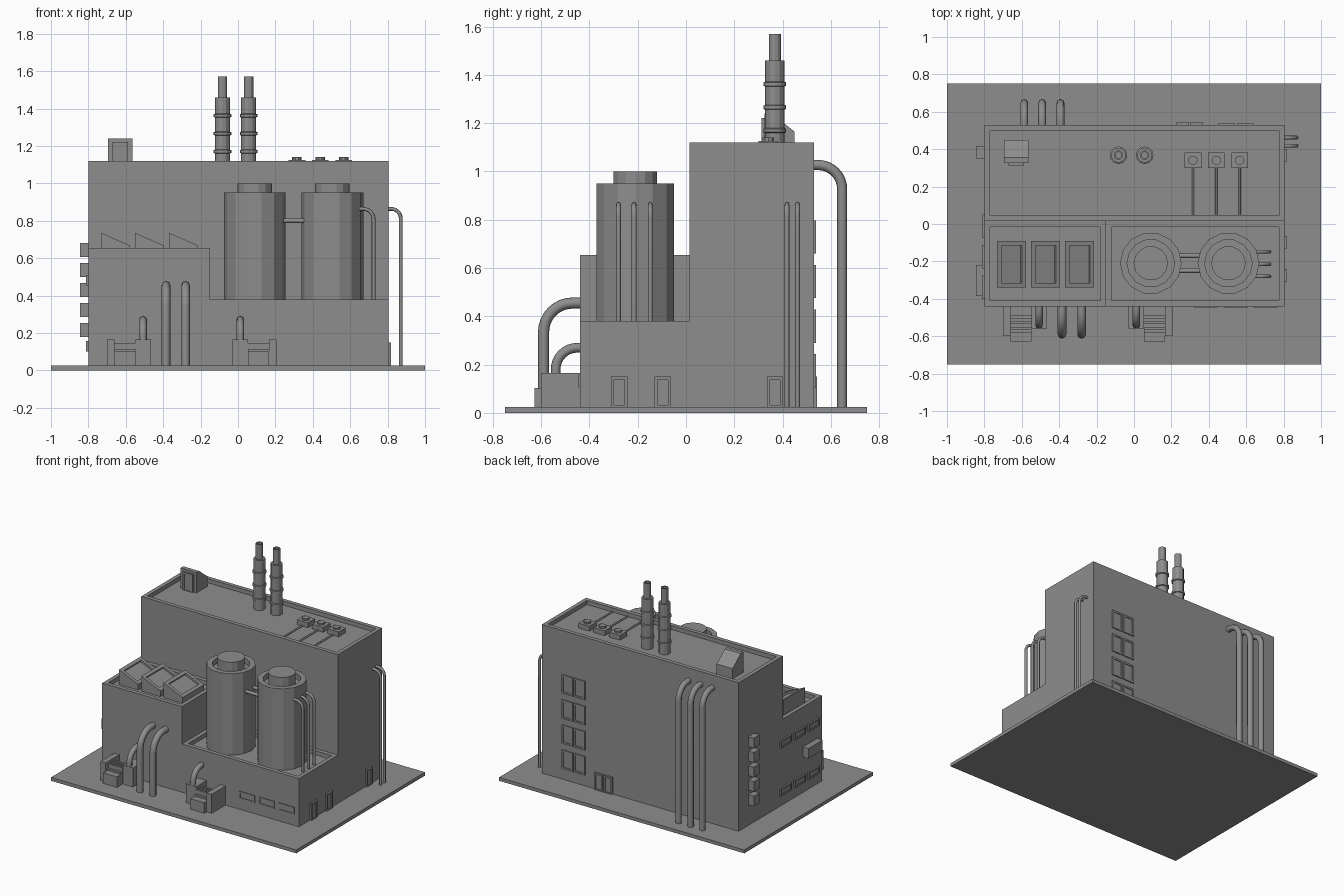
import bpy
import bmesh
import math
from mathutils import Vector

cube = bpy.data.objects.get("Cube")
if cube:
    bpy.data.objects.remove(cube)

grey = bpy.data.materials.new("concrete grey")
GREY = (0.27, 0.27, 0.27, 1)
grey.use_nodes = True
grey.diffuse_color = GREY
grey.node_tree.nodes["Principled BSDF"].inputs["Base Color"].default_value = GREY


def finish(name, bm):
    mesh = bpy.data.meshes.new(name)
    bmesh.ops.recalc_face_normals(bm, faces=bm.faces)
    bm.to_mesh(mesh)
    bm.free()
    mesh.materials.append(grey)
    obj = bpy.data.objects.new(name, mesh)
    bpy.context.collection.objects.link(obj)
    return obj


def recess(bm, side, rim, depth):
    """Sink the face that looks most towards side, leaving a rim."""
    bm.normal_update()
    face = max(bm.faces, key=lambda f: f.normal.dot(Vector(side)))
    normal = face.normal.copy()
    bmesh.ops.inset_region(bm, faces=[face], thickness=rim, use_even_offset=True)
    out = bmesh.ops.extrude_discrete_faces(bm, faces=[face])["faces"]
    bmesh.ops.translate(bm, verts=out[0].verts, vec=normal * -depth)


def box(name, x, y, z, side=None, rim=0.03, depth=0.03, drop=0):
    """Box from ranges; drop lowers its +x top edge, side recesses a face."""
    bm = bmesh.new()
    bmesh.ops.create_cube(bm, size=1)
    for v in bm.verts:
        top, right = v.co.z > 0, v.co.x > 0
        v.co = [r[1] if c > 0 else r[0] for c, r in zip(v.co, (x, y, z))]
        if top and right:
            v.co.z -= drop
    if side:
        bmesh.ops.recalc_face_normals(bm, faces=bm.faces)
        recess(bm, side, rim, depth)
    return finish(name, bm)


def lathe(name, x, y, profile, sides, turn=0):
    """Spin (radius, height) points about a vertical axis."""
    bm = bmesh.new()
    rings = []
    for r, z in profile:
        rings.append([bm.verts.new((x + r * math.cos(a), y + r * math.sin(a), z))
                      for a in (math.tau * (i + turn) / sides for i in range(sides))])
    for low, high in zip(rings, rings[1:]):
        for i in range(sides):
            j = (i + 1) % sides
            bm.faces.new((low[i], low[j], high[j], high[i]))
    bm.faces.new(rings[0])
    bm.faces.new(rings[-1])
    return finish(name, bm)


def tube(name, points, radius):
    curve = bpy.data.curves.new(name, "CURVE")
    curve.dimensions = "3D"
    curve.bevel_depth = radius
    curve.bevel_resolution = 2
    curve.use_fill_caps = True
    spline = curve.splines.new("POLY")
    spline.points.add(len(points) - 1)
    for p, co in zip(spline.points, points):
        p.co = (*co, 1)
    obj = bpy.data.objects.new(name, curve)
    bpy.context.collection.objects.link(obj)
    curve.materials.append(grey)
    bpy.ops.object.select_all(action="DESELECT")
    obj.select_set(True)
    bpy.context.view_layer.objects.active = obj
    bpy.ops.object.convert(target="MESH")


def elbow(name, start, out, reach, bend, end, radius):
    """Pipe that leaves a wall, bends and drops to height end."""
    start, out = Vector(start), Vector(out)
    centre = start + out * (reach - bend) - Vector((0, 0, bend))
    points = [start]
    for i in range(9):
        a = math.pi / 2 * i / 8
        points.append(centre + out * bend * math.sin(a) + Vector((0, 0, bend * math.cos(a))))
    points.append(Vector((points[-1].x, points[-1].y, end)))
    tube(name, points, radius)


# Site and building blocks with parapets
UP, FRONT, BACK, LEFT, RIGHT = (0, 0, 1), (0, -1, 0), (0, 1, 0), (1, 0, 0), (-1, 0, 0)
WALL_L, WALL_R, WALL_F, WALL_B = 0.805, -0.8, -0.44, 0.53
box("ground_slab", (-1, 1), (-0.75, 0.75), (0, 0.025))
box("main_hall", (WALL_R, WALL_L), (0.015, WALL_B), (0.02, 1.12), UP)
box("low_wing", (WALL_R, -0.15), (WALL_F, 0.015), (0.02, 0.655), UP)
box("tank_deck", (-0.15, WALL_L), (WALL_F, 0.015), (0.02, 0.38), UP)

# Storage tanks with a sunken lid and raised cap
for i, x in enumerate((0.09, 0.505)):
    lathe(f"tank_{i}", x, -0.21, [(0.165, 0.345), (0.165, 0.95), (0.127, 0.95),
          (0.127, 0.91), (0.092, 0.91), (0.092, 1.0)], 14)
for i, y in enumerate((-0.17, -0.25)):
    tube(f"tank_link_pipe_{i}", [(0.23, y, 0.8), (0.37, y, 0.8)], 0.013)
for i, y in enumerate((-0.28, -0.215, -0.148)):
    elbow(f"tank_drain_pipe_{i}", (0.64, y, 0.863), LEFT, 0.085, 0.055, 0.34, 0.01)

# Wall pipes
for i, y in enumerate((0.418, 0.462)):
    elbow(f"left_wall_pipe_{i}", (0.79, y, 0.863), LEFT, 0.08, 0.05, 0, 0.01)
for i, x in enumerate((-0.587, -0.491, -0.393)):
    elbow(f"back_wall_pipe_{i}", (x, 0.52, 1.027), BACK, 0.127, 0.1, 0, 0.021)
for i, x in enumerate((-0.385, -0.28)):
    elbow(f"front_wall_pipe_{i}", (x, -0.43, 0.455), FRONT, 0.16, 0.12, 0, 0.023)

# Pump units, mirrored about their midpoint, each fed by a short pipe
MID = -0.2475
for i, s in enumerate((-1, 1)):
    def span(a, b):
        return sorted((MID + s * a, MID + s * b))
    box(f"pump_wide_post_{i}", span(0.217, 0.3), (-0.56, -0.43), (0.02, 0.165))
    box(f"pump_narrow_post_{i}", span(0.412, 0.453), (-0.6, -0.43), (0.02, 0.165))
    box(f"pump_body_{i}", span(0.3, 0.412), (-0.58, -0.43), (0.02, 0.115))
    box(f"pump_front_box_{i}", span(0.3, 0.412), (-0.628, -0.58), (0.02, 0.103))
    for k in range(3):
        y = -0.565 + 0.03 * k
        box(f"pump_slat_{i}_{k}", span(0.3, 0.412), (y, y + 0.015), (0.11, 0.145))
    elbow(f"pump_pipe_{i}", (MID + s * 0.26, -0.43, 0.27), FRONT, 0.11, 0.09, 0.1, 0.02)

# Slanted skylights
for i in range(3):
    x = -0.732 + 0.182 * i
    box(f"skylight_{i}", (x, x + 0.155), (-0.34, -0.09), (0.62, 0.735),
        UP, 0.025, 0.015, drop=0.068)

# Chimneys with bands and an open flue
for i, x in enumerate((-0.083, 0.057)):
    lathe(f"chimney_{i}", x, 0.368, [(0.04, 1.08), (0.04, 1.46), (0.025, 1.46),
          (0.025, 1.57), (0.017, 1.57), (0.017, 1.53)], 12)
    for k in range(3):
        z = 1.17 + 0.096 * k
        lathe(f"chimney_band_{i}_{k}", x, 0.368, [(0.038, z - 0.011), (0.047, z - 0.007),
              (0.047, z + 0.007), (0.038, z + 0.011)], 12)

# Roof fans with ducts running to the parapet
for i in range(3):
    x = 0.315 + 0.125 * i
    box(f"fan_base_{i}", (x - 0.045, x + 0.045), (0.3, 0.382), (1.08, 1.126))
    lathe(f"fan_hub_{i}", x, 0.341, [(0.025, 1.11), (0.025, 1.14)], 10)
    tube(f"fan_duct_{i}", [(x, 0.31, 1.095), (x, 0.05, 1.095)], 0.006)

# Roof hut with a sloping back and a door
hut = bmesh.new()
side = [(0.325, 1.08), (0.325, 1.24), (0.355, 1.24), (0.45, 1.165), (0.45, 1.08)]
face = hut.faces.new([hut.verts.new((-0.695, y, z)) for y, z in side])
out = bmesh.ops.extrude_face_region(hut, geom=[face])["geom"]
bmesh.ops.translate(hut, verts=[g for g in out if isinstance(g, bmesh.types.BMVert)],
                    vec=(0.13, 0, 0))
finish("roof_hut", hut)
box("roof_hut_door", (-0.67, -0.588), (0.312, 0.33), (1.08, 1.222), FRONT, 0.012, 0.006)

# Front windows
for i in range(3):
    x = 0.32 + 0.16 * i
    box(f"front_window_{i}", (x, x + 0.127), (WALL_F - 0.006, -0.43), (0.105, 0.16),
        FRONT, 0.009, 0.005)

# Doors on the left wall
for i, y in enumerate((-0.31, -0.13, 0.335)):
    box(f"left_door_{i}", (0.79, WALL_L + 0.013), (y, y + 0.067), (0.02, 0.15),
        LEFT, 0.012, 0.008)

# Back windows and double door
for k, z in enumerate((0.105, 0.29, 0.475, 0.66)):
    for i, x in enumerate((0.45, 0.55)):
        box(f"back_window_{k}_{i}", (x, x + 0.09), (0.52, WALL_B + 0.008), (z, z + 0.138),
            BACK, 0.013, 0.006)
for i, x in enumerate((0.225, 0.3)):
    box(f"back_door_{i}", (x, x + 0.07), (0.52, WALL_B + 0.012), (0.02, 0.15),
        BACK, 0.012, 0.008)

# Right wall windows, vents and cooling box
for k, z in enumerate((0.102, 0.455)):
    for i in range(3):
        y = -0.4 + 0.163 * i
        box(f"right_window_{k}_{i}", (WALL_R - 0.012, -0.79), (y, y + 0.125), (z, z + 0.054),
            RIGHT, 0.009, 0.007)
for k in range(5):
    z = 0.178 + 0.107 * k
    box(f"right_vent_{k}", (-0.845, -0.79), (0.35, 0.417), (z, z + 0.074))
box("cooling_box", (-0.845, -0.79), (-0.385, -0.22), (0.285, 0.36))
